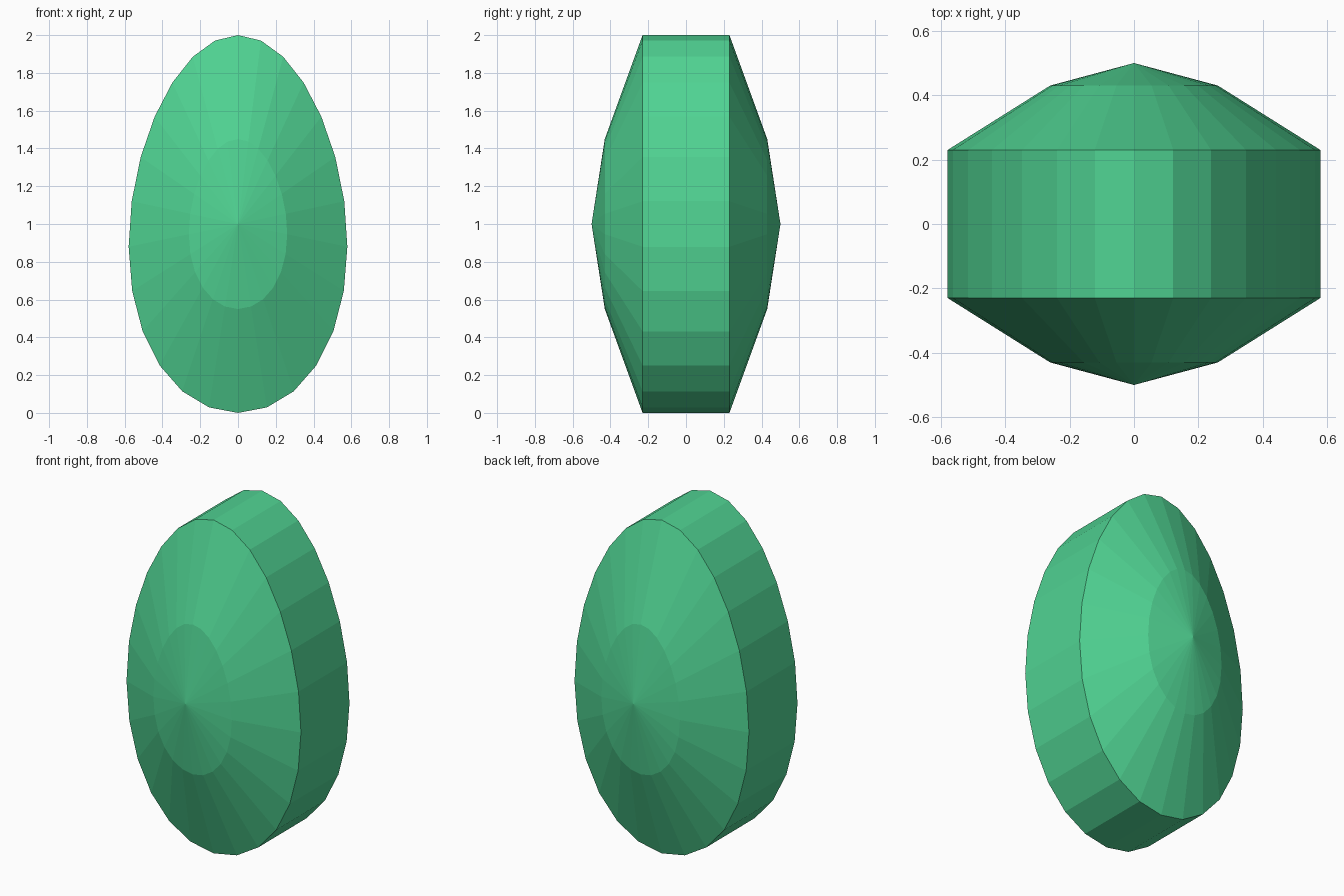
import bpy, bmesh, math

if "Cube" in bpy.data.objects:
    bpy.data.objects.remove(bpy.data.objects["Cube"])

SIDES = 26
# (y depth, scale of the egg outline) from front to back
RINGS = [(-0.43, 0.45), (-0.23, 1.0), (0.23, 1.0), (0.43, 0.45)]


def outline(i):
    """Egg outline around its centre: fuller towards the bottom."""
    a = 2 * math.pi * i / SIDES
    return math.sin(a) * (0.575 - 0.068 * math.cos(a)), math.cos(a)


bm = bmesh.new()

# Rings of the rim and of the two facet crowns
rings = []
for y, s in RINGS:
    rings.append([bm.verts.new((outline(i)[0] * s, y, 1 + outline(i)[1] * s))
                  for i in range(SIDES)])

# Bands between neighbouring rings
for a, b in zip(rings, rings[1:]):
    for i in range(SIDES):
        j = (i + 1) % SIDES
        bm.faces.new((a[i], a[j], b[j], b[i]))

# Pointed centres, front and back
for ring, y in ((rings[0], -0.5), (rings[-1], 0.5)):
    tip = bm.verts.new((0, y, 1))
    for i in range(SIDES):
        bm.faces.new((tip, ring[i], ring[(i + 1) % SIDES]))

bmesh.ops.recalc_face_normals(bm, faces=bm.faces)
mesh = bpy.data.meshes.new("oval_gem")
bm.to_mesh(mesh)
bm.free()

# Flat-shaded green gem
gem = bpy.data.objects.new("oval_gem", mesh)
bpy.context.collection.objects.link(gem)
green = bpy.data.materials.new("gem_green")
green.diffuse_color = (0.08, 0.65, 0.29, 1)
green.use_nodes = True
green.node_tree.nodes["Principled BSDF"].inputs["Base Color"].default_value = green.diffuse_color
mesh.materials.append(green)
